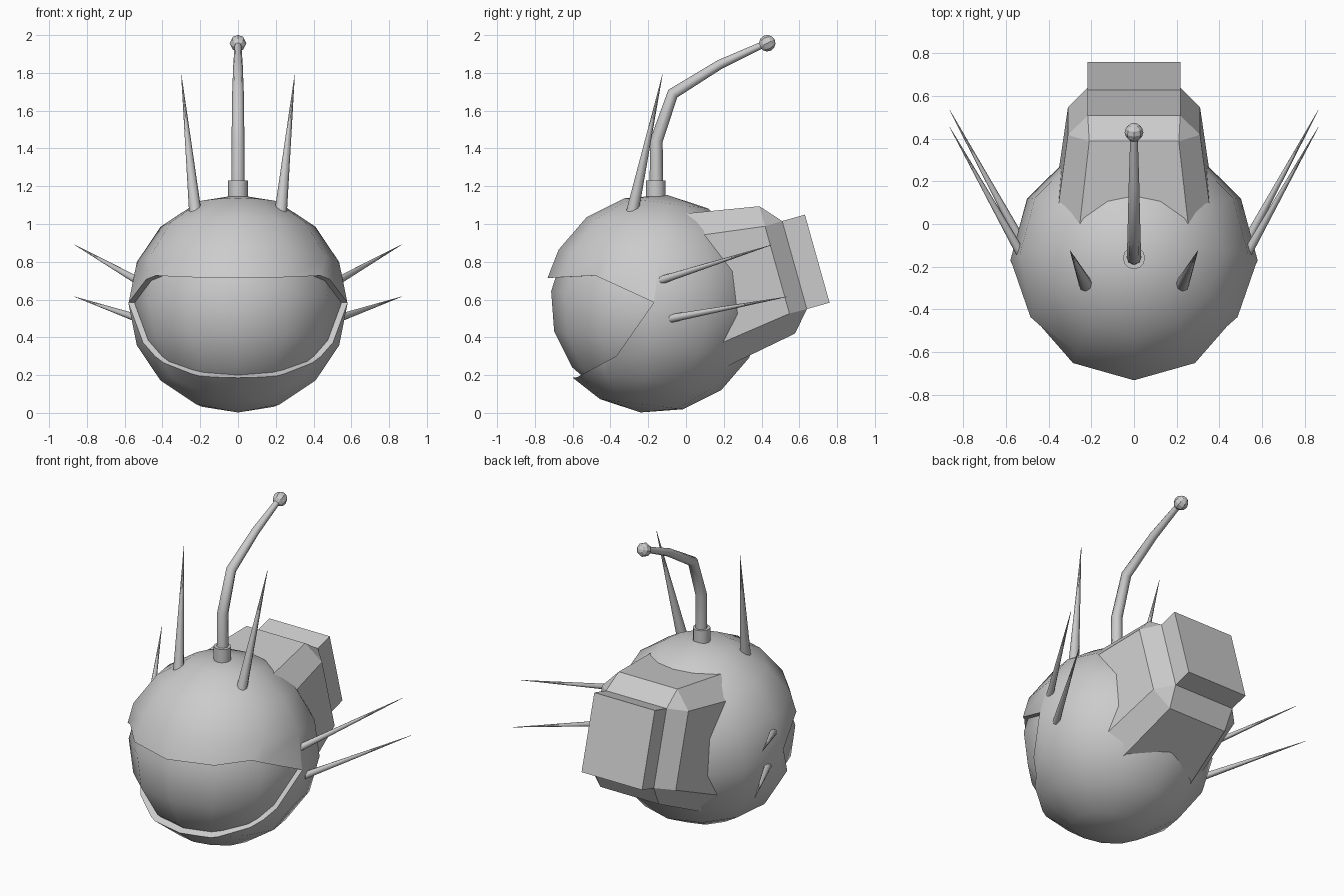
import bpy, bmesh, math
from mathutils import Vector, Matrix

if "Cube" in bpy.data.objects:
    bpy.data.objects.remove(bpy.data.objects["Cube"])

CENTER = Vector((0, -0.17, 0.578))


def finish(name, bm, smooth=None):
    bmesh.ops.recalc_face_normals(bm, faces=bm.faces)
    me = bpy.data.meshes.new(name)
    bm.to_mesh(me)
    bm.free()
    ob = bpy.data.objects.new(name, me)
    bpy.context.collection.objects.link(ob)
    if smooth:
        shade(ob, smooth)
    return ob


def shade(ob, angle):
    bpy.ops.object.select_all(action='DESELECT')
    bpy.context.view_layer.objects.active = ob
    ob.select_set(True)
    bpy.ops.object.shade_smooth_by_angle(angle=math.radians(angle))


def ball(name, radius, smooth=None):
    bm = bmesh.new()
    bmesh.ops.create_uvsphere(
        bm, u_segments=12, v_segments=8, radius=radius,
        matrix=Matrix.Translation(CENTER) @ Matrix.Rotation(math.radians(-7), 4, 'X'))
    return finish(name, bm, smooth)


def loft(name, rings, smooth=None):
    bm = bmesh.new()
    loops = [[bm.verts.new(p) for p in ring] for ring in rings]
    n = len(loops[0])
    for a, b in zip(loops, loops[1:]):
        for i in range(n):
            j = (i + 1) % n
            bm.faces.new((a[i], a[j], b[j], b[i]))
    bm.faces.new(loops[0])
    bm.faces.new(loops[-1])
    bmesh.ops.remove_doubles(bm, verts=bm.verts, dist=0.0005)
    return finish(name, bm, smooth)


def tube(name, path, radii, sides=8):
    pts = [Vector(p) for p in path]
    rings = []
    for i, (p, r) in enumerate(zip(pts, radii)):
        d = (pts[min(i + 1, len(pts) - 1)] - pts[max(i - 1, 0)]).normalized()
        u = d.cross(Vector((0, 1, 0.01)) if abs(d.y) < 0.3 else Vector((0, 0, 1))).normalized()
        if u.x < 0:
            u = -u
        v = d.cross(u)
        rings.append([p + r * (u * math.cos(t) + v * math.sin(t))
                      for t in (2 * math.pi * k / sides for k in range(sides))])
    return loft(name, rings, 50)


# Helmet shell with the face opening cut by a side-profile prism
shell = ball("helmet_shell", 0.58)
opening = [(-1, 0.70), (-0.755, 0.71), (-0.48, 0.727), (-0.17, 0.585),
           (-0.37, 0.30), (-0.57, 0.195), (-1, 0.13)]
cutter = loft("opening_cutter", [[(x, y, z) for y, z in opening] for x in (-1, 1)])
cutter.hide_render = True
mod = shell.modifiers.new("opening", 'BOOLEAN')
mod.object = cutter
mod.operation = 'DIFFERENCE'
mod.solver = 'EXACT'
bpy.context.view_layer.objects.active = shell
bpy.ops.object.modifier_apply(modifier=mod.name)
bpy.data.objects.remove(cutter, do_unlink=True)
# Flare the rim of the lips slightly outward
for v in shell.data.vertices:
    d = v.co - CENTER
    if v.co.y < -0.5 and d.length > 0.53 and (abs(v.co.z - 0.715) < 0.02 or v.co.z < 0.23) \
            and v.co.z > 0.16:
        v.co = CENTER + d * 1.015
shade(shell, 35)

# Recessed visor
ball("visor", 0.548, 35)

# Backpack: chamfered tapering body that steps down to a box
axis = Vector((0, 0.963, 0.27))
up = Vector((0, -0.27, 0.963))
rim = Vector((0, 0.483, 0.757))


def octagon(dist, w, h, cx, cz):
    quarter = [(w, h - cz), (w - cx, h)]
    xz = quarter + [(-x, z) for x, z in quarter[::-1]]
    xz += [(-x, -z) for x, z in xz]
    return [rim + axis * dist + Vector((x, 0, 0)) + up * z for x, z in xz]


loft("backpack", [
    octagon(-0.48, 0.375, 0.435, 0.11, 0.13),
    octagon(0, 0.31, 0.35, 0.10, 0.11),
    octagon(0.095, 0.217, 0.242, 0, 0),
    octagon(0.22, 0.217, 0.242, 0, 0)])

# Antenna: socket, bent mast and knob
tube("antenna_socket", [(0, -0.16, 1.10), (0, -0.16, 1.23)], [0.052, 0.052], 12)
tube("antenna_mast",
     [(0, -0.157, 1.15), (0, -0.157, 1.44), (0, -0.07, 1.69), (0, 0.18, 1.845), (0, 0.43, 1.96)],
     [0.036, 0.034, 0.031, 0.025, 0.017])
bm = bmesh.new()
bmesh.ops.create_uvsphere(bm, u_segments=8, v_segments=6, radius=0.044,
                          matrix=Matrix.Translation((0, 0.43, 1.957)) @ Matrix.Rotation(-1.1, 4, 'X'))
finish("antenna_knob", bm)

# Mirrored spikes on the crown and the sides
spikes = {
    "crown_spike": ((0.226, -0.285, 1.06), (0.30, -0.125, 1.79), 0.033),
    "upper_side_spike": ((0.53, -0.14, 0.70), (0.865, 0.455, 0.89), 0.022),
    "lower_side_spike": ((0.53, -0.08, 0.50), (0.865, 0.535, 0.615), 0.022),
}
for name, (base, tip, r) in spikes.items():
    for side, s in (("left", -1), ("right", 1)):
        tube(f"{name}_{side}", [(s * base[0], *base[1:]), (s * tip[0], *tip[1:])], [r, 0.001])
